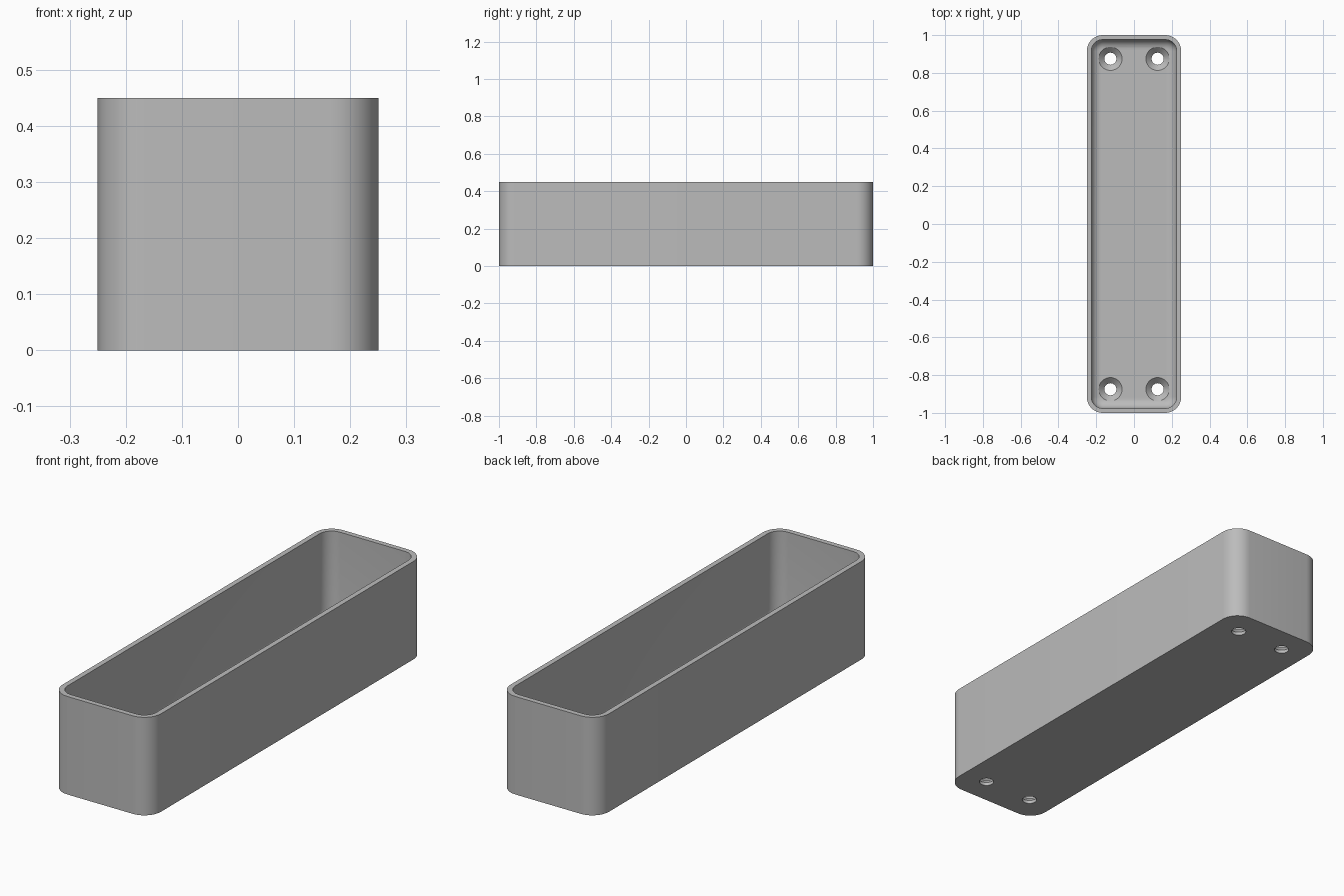
import bpy, bmesh
from math import sin, cos, pi

cube = bpy.data.objects.get("Cube")
if cube:
    bpy.data.objects.remove(cube, do_unlink=True)

HALF_X, HALF_Y, HEIGHT = 0.25, 1.0, 0.45
CORNER, WALL, FLOOR, FILLET = 0.085, 0.024, 0.045, 0.05
HOLE_R, SINK_R = 0.032, 0.062

grey = bpy.data.materials.new("plain grey")
grey.use_nodes = True
colour = (0.5, 0.5, 0.5, 1)
grey.diffuse_color = colour
grey.node_tree.nodes["Principled BSDF"].inputs["Base Color"].default_value = colour


def rounded_ring(bm, inset, z, steps=10):
    """Rounded rectangle of vertices, inset from the outer outline."""
    r = CORNER - inset
    cx, cy = HALF_X - CORNER, HALF_Y - CORNER
    ring = []
    for q, (sx, sy) in enumerate([(1, 1), (-1, 1), (-1, -1), (1, -1)]):
        for i in range(steps + 1):
            a = (q + i / steps) * pi / 2
            ring.append(bm.verts.new((sx * cx + r * cos(a), sy * cy + r * sin(a), z)))
    return ring


def circle_ring(bm, x, y, r, z, n=32):
    return [bm.verts.new((x + r * cos(2 * pi * i / n), y + r * sin(2 * pi * i / n), z))
            for i in range(n)]


def loft(bm, rings):
    """Bridge the rings in order and cap both ends."""
    for a, b in zip(rings, rings[1:]):
        for i in range(len(a)):
            j = (i + 1) % len(a)
            bm.faces.new((a[i], a[j], b[j], b[i]))
    bm.faces.new(rings[0][::-1])
    bm.faces.new(rings[-1])


def finish(bm, name):
    bmesh.ops.recalc_face_normals(bm, faces=bm.faces)
    mesh = bpy.data.meshes.new(name)
    bm.to_mesh(mesh)
    bm.free()
    obj = bpy.data.objects.new(name, mesh)
    bpy.context.collection.objects.link(obj)
    mesh.materials.append(grey)
    return obj


# Open tray: outer wall, rim, inner wall, then a fillet into the floor
bm = bmesh.new()
rings = [rounded_ring(bm, 0, 0), rounded_ring(bm, 0, HEIGHT), rounded_ring(bm, WALL, HEIGHT)]
for i in range(9):
    a = i / 8 * pi / 2
    rings.append(rounded_ring(bm, WALL + FILLET * (1 - cos(a)), FLOOR + FILLET * (1 - sin(a))))
loft(bm, rings)
tray = finish(bm, "tray")

# Four countersunk screw holes through the floor
bm = bmesh.new()
depth = SINK_R - HOLE_R
for x in (-0.125, 0.125):
    for y in (-0.875, 0.875):
        profile = [(HOLE_R, -0.05), (HOLE_R, FLOOR - depth), (SINK_R, FLOOR), (SINK_R, FLOOR + 0.06)]
        loft(bm, [circle_ring(bm, x, y, r, z) for r, z in profile])
cutter = finish(bm, "hole_cutter")
cutter.hide_render = True
cutter.hide_viewport = True

cut = tray.modifiers.new("screw_holes", "BOOLEAN")
cut.operation = "DIFFERENCE"
cut.solver = "EXACT"
cut.object = cutter

# Apply the cut so that shading follows the finished edges
bpy.context.view_layer.objects.active = tray
tray.select_set(True)
bpy.ops.object.modifier_apply(modifier=cut.name)
bpy.data.objects.remove(cutter, do_unlink=True)
bpy.ops.object.shade_smooth_by_angle(angle=pi / 6)
